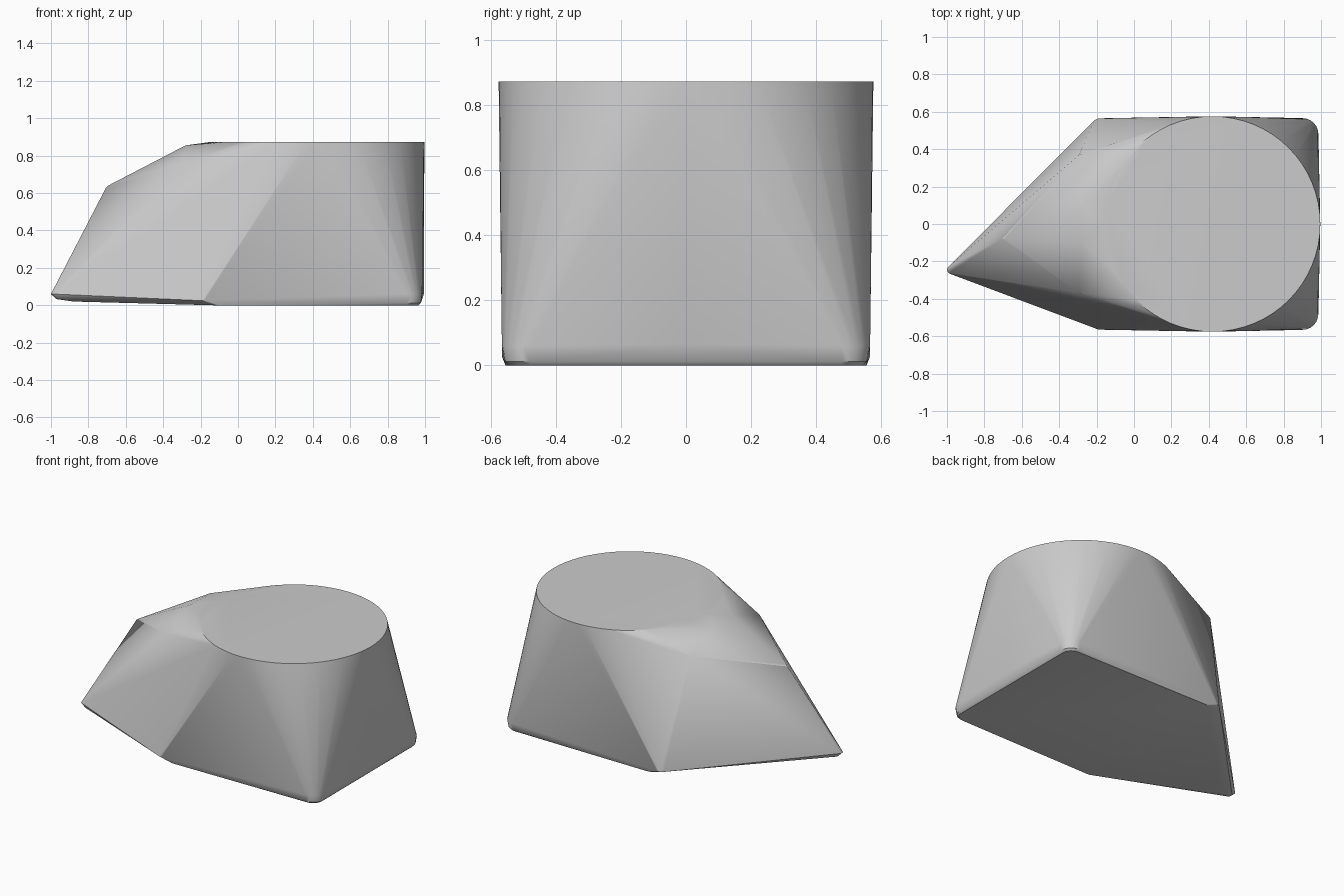
import bpy, bmesh, math
from mathutils import Vector

cube = bpy.data.objects.get("Cube")
if cube:
    bpy.data.objects.remove(cube, do_unlink=True)

mat = bpy.data.materials.new("plain grey")
mat.use_nodes = True
grey = (0.6, 0.6, 0.6, 1)
mat.diffuse_color = grey
mat.node_tree.nodes["Principled BSDF"].inputs["Base Color"].default_value = grey


def arc(cx, cy, z, r, start, end, steps):
    """Points on a horizontal arc, angles in degrees."""
    pts = []
    for i in range(steps + 1):
        a = math.radians(start + (end - start) * i / steps)
        pts.append((cx + r * math.cos(a), cy + r * math.sin(a), z))
    return pts


# Round flat top
points = arc(0.42, 0, 0.872, 0.576, 0, 354.375, 63)

for side in (1, -1):
    # Rounded rear corners of the foot
    for z, r in ((0, 0.065), (0.012, 0.078), (0.06, 0.086)):
        points += arc(0.9, side * 0.48, z, r, 0, side * 90, 6)
    # Shoulder corners of the foot
    points += arc(-0.18, side * 0.515, 0.025, 0.05, side * 90, side * 140, 4)
    points += arc(-0.1, side * 0.515, 0, 0.04, side * 90, side * 140, 4)
    # Upper shoulder and ridge above it
    points += [(-0.295, side * 0.368, 0.76), (-0.28, side * 0.1, 0.855)]

# Middle of the rear wall, nose peak and pointed tip
points += [(0.995, 0, 0.065), (-0.705, -0.08, 0.63), (-0.69, -0.08, 0.642)]
points += arc(-0.978, -0.245, 0.06, 0.022, 130, 280, 6)
points += arc(-0.95, -0.24, 0.033, 0.022, 130, 280, 4)
points += [(-0.88, -0.24, 0.02)]

# Wrap all sections in one convex skin
bm = bmesh.new()
for p in points:
    bm.verts.new(Vector(p))
bmesh.ops.convex_hull(bm, input=bm.verts[:])
loose = [v for v in bm.verts if not v.link_faces]
bmesh.ops.delete(bm, geom=loose, context='VERTS')
bmesh.ops.dissolve_limit(bm, angle_limit=math.radians(0.3),
                         verts=bm.verts[:], edges=bm.edges[:])
bmesh.ops.recalc_face_normals(bm, faces=bm.faces[:])
mesh = bpy.data.meshes.new("wedge_body")
bm.to_mesh(mesh)
bm.free()
mesh.materials.append(mat)
body = bpy.data.objects.new("wedge_body", mesh)
bpy.context.collection.objects.link(body)

bpy.ops.object.select_all(action='DESELECT')
body.select_set(True)
bpy.context.view_layer.objects.active = body
bpy.ops.object.shade_smooth_by_angle(angle=math.radians(30))
